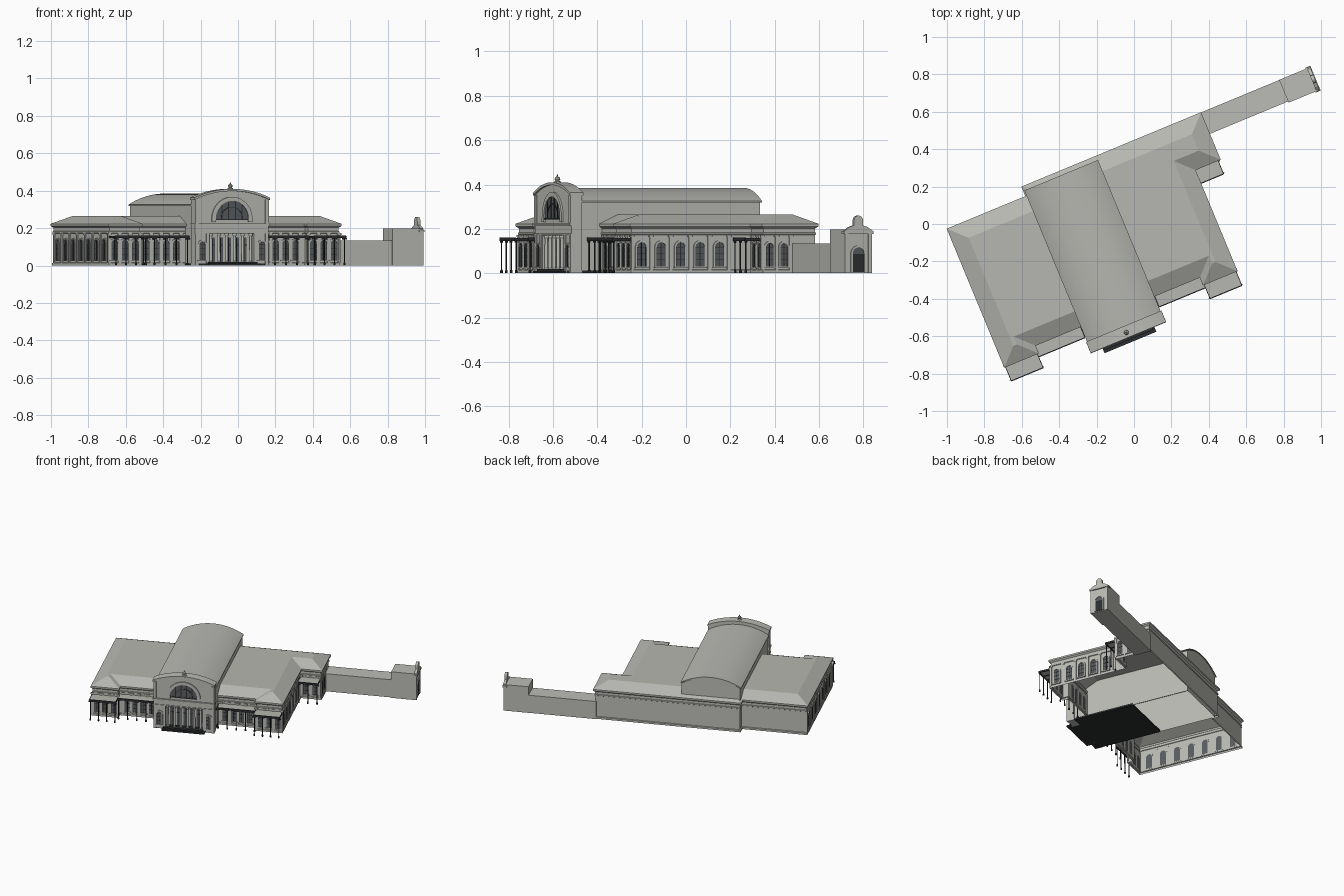
import bpy, bmesh, math
from mathutils import Matrix, Vector

if "Cube" in bpy.data.objects:
    bpy.data.objects.remove(bpy.data.objects["Cube"])

TURN = Matrix.Rotation(math.radians(22.5), 4, 'Z')   # whole building is turned on the site
CX = -0.26                                           # axis of the symmetric main block

def material(name, rgb):
    m = bpy.data.materials.new(name)
    m.diffuse_color = (*rgb, 1)
    m.use_nodes = True
    m.node_tree.nodes["Principled BSDF"].inputs["Base Color"].default_value = m.diffuse_color
    return m

STONE = material("stone", (0.50, 0.50, 0.47))
ROOF = material("roof_grey", (0.47, 0.47, 0.44))
GLASS = material("window_glass", (0.10, 0.11, 0.115))
IRON = material("dark_iron", (0.025, 0.028, 0.03))

def wall(u, v, deg=0):
    """Frame on a wall: x runs along it, -y points outward."""
    return TURN @ Matrix.Translation((u, v, 0)) @ Matrix.Rotation(math.radians(deg), 4, 'Z')

class Part:
    def __init__(self, name, mat):
        self.name, self.mats, self.bm = name, [mat], bmesh.new()

    def faces(self, M, pts, idx):
        vs = [self.bm.verts.new(M @ Vector(p)) for p in pts]
        for f in idx:
            self.bm.faces.new([vs[i] for i in f])

    def extrude(self, M, outline, y0, y1, skip_bottom=False):
        n = len(outline)
        pts = [(x, y0, z) for x, z in outline] + [(x, y1, z) for x, z in outline]
        idx = [tuple(range(n)), tuple(range(2 * n - 1, n - 1, -1))]
        idx += [(i, i + n, (i + 1) % n + n, (i + 1) % n) for i in range(1 if skip_bottom else 0, n)]
        self.faces(M, pts, idx)

    def box(self, M, x0, x1, y0, y1, z0, z1):
        self.extrude(M, [(x0, z0), (x1, z0), (x1, z1), (x0, z1)], y0, y1)

    def strip(self, M, outer, inner, y0, y1):
        """Band between two open outlines of equal length."""
        for i in range(len(outer) - 1):
            self.extrude(M, [inner[i], outer[i], outer[i + 1], inner[i + 1]], y0, y1)

    def lathe(self, M, x, y, profile, n=10):
        pts = [(x + r * math.cos(2 * math.pi * k / n), y + r * math.sin(2 * math.pi * k / n), z)
               for r, z in profile for k in range(n)]
        idx = [(j * n + k, j * n + (k + 1) % n, (j + 1) * n + (k + 1) % n, (j + 1) * n + k)
               for j in range(len(profile) - 1) for k in range(n)]
        idx.append(tuple(range((len(profile) - 1) * n, len(profile) * n)))
        self.faces(M, pts, idx)

    def done(self):
        bmesh.ops.recalc_face_normals(self.bm, faces=self.bm.faces)
        me = bpy.data.meshes.new(self.name)
        self.bm.to_mesh(me)
        for m in self.mats:
            me.materials.append(m)
        ob = bpy.data.objects.new(self.name, me)
        bpy.context.collection.objects.link(ob)
        return ob

def arch(w, z0, zs, n=10, x=0):
    """Round-headed outline, open at the sill between last and first point."""
    r = w / 2
    return [(x + r, z0)] + [(x + r * math.cos(math.pi * k / n), zs + r * math.sin(math.pi * k / n))
                            for k in range(n + 1)] + [(x - r, z0)]

def segment(h, zs, rise, n=24):
    R = (h * h + rise * rise) / (2 * rise)
    return [(h - 2 * h * k / n, zs + rise - R + math.sqrt(R * R - (h - 2 * h * k / n) ** 2))
            for k in range(n + 1)]

# main block: stepped wall, cornice and hipped roof lofted from one eave plan
plan = [(-.935, -.445), (-.735, -.445), (-.735, -.40), (.215, -.40), (.215, -.445), (.415, -.445),
        (.415, .14), (.56, .14), (.56, .415), (-.48, .415), (-.48, .36), (-.935, .36)]
profile = [(.006, 0), (.006, .014), (.013, .016), (.013, .172), (.008, .175), (.008, .182),
           (.012, .184), (.012, .202), (0, .211), (0, .223), (.09, .265)]

def inset(d):
    out = []
    for i, p in enumerate(plan):
        a = Vector(p) - Vector(plan[i - 1])
        b = Vector(plan[(i + 1) % len(plan)]) - Vector(p)
        a.normalize(); b.normalize()
        out.append((p[0] - d * (a.y + b.y), p[1] + d * (a.x + b.x)))
    return out

body = Part("main_walls_and_roof", STONE)
body.mats.append(ROOF)
n = len(plan)
pts = [(x, y, z) for d, z in profile for x, y in inset(d)]
body.faces(TURN, pts, [(j * n + k, j * n + (k + 1) % n, (j + 1) * n + (k + 1) % n, (j + 1) * n + k)
                       for j in range(len(profile) - 1) for k in range(n)]
           + [tuple(range(len(pts) - n, len(pts)))])
for f in body.bm.faces:
    if f.calc_center_median().z > .225:
        f.material_index = 1
body.done()

# central hall with vaulted roof
hall = Part("vaulted_hall", STONE)
hall.mats.append(ROOF)
C = wall(CX, 0)
hall.extrude(C, [(-.205, 0), (.205, 0)] + segment(.205, .318, .06), -.49, .385, True)
hall.done()
vault = Part("vault_roof", ROOF)
vault.strip(C, segment(.213, .325, .06), segment(.213, .319, .06), -.49, .39)
o = vault.done()
floor = Part("hall_floor", IRON)
floor.box(C, -.21, .21, -.54, -.04, 0, .012)
for s in (0, 1):
    floor.box(C, -.15 + .01 * s, .15 - .01 * s, -.578 + .016 * s, -.53, 0, .01 + .01 * s)
floor.done()

# front facade with porch opening and arched gable
F = wall(CX, -.54)
fac = Part("front_facade", STONE)
fac.extrude(F, [(-.213, 0), (-.13, 0), (-.13, .17), (.13, .17), (.13, 0), (.213, 0)]
            + segment(.213, .358, .045), 0, .052)
fac.strip(F, segment(.218, .363, .047), segment(.218, .351, .047), -.009, .056)  # gable coping
for z0, z1, d in ((.172, .180, .005), (.212, .218, .006), (.218, .226, .011)):
    fac.box(F, -.213 - d / 2, .213 + d / 2, -d, .05, z0, z1)
for x in (-.203, -.14, .14, .203):
    fac.box(F, x - .009, x + .009, -.005, 0, 0, .172)
for x in (-.203, .203):
    fac.box(F, x - .01, x + .01, -.005, 0, .226, .352)
fac.strip(F, arch(.234, .232, .25, 20), arch(.19, .232, .25, 20), -.008, 0)      # lunette surround
fac.lathe(F, 0, .02, [(.016, .402), (.016, .413), (.008, .416), (.013, .424), (.011, .431), (.004, .436), (.001, .447)])
fac.done()

cols = Part("porch_columns", STONE)
for i in range(6):
    cols.lathe(F, -.115 + .046 * i, .014, [(.011, .012), (.011, .02), (.008, .024), (.0075, .155), (.011, .163), (.011, .171)], 12)
cols.done()

# window makers: glass plate, stone surround, iron glazing bars
glass, frames, bars = Part("window_glass", GLASS), Part("window_surrounds", STONE), Part("glazing_bars", IRON)

def window(M, x, w=.044, z0=.03, zs=.118):
    glass.extrude(M, arch(w, z0, zs, 10, x), -.002, .001)
    frames.strip(M, arch(w + .016, z0, zs, 10, x), arch(w, z0, zs, 10, x), -.006, .001)
    frames.box(M, x - w / 2 - .01, x + w / 2 + .01, -.008, .001, z0 - .006, z0)
    bars.box(M, x - .0015, x + .0015, -.004, 0, z0, zs + w / 2 - .001)
    for z in (z0 + .03, z0 + .06, zs):
        bars.box(M, x - w / 2, x + w / 2, -.0035, 0, z - .001, z + .001)
    for s in (-1, 1):
        bars.box(M, x + s * w / 2 - .0015, x + s * w / 2 + .0015, -.004, 0, z0, zs)

def bay_row(M, centres, pitch, **kw):
    for x in centres:
        window(M, x, **kw)
    for x in [centres[0] - pitch / 2] + [c + pitch / 2 for c in centres]:
        frames.box(M, x - .008, x + .008, -.006, .001, .014, .173)
        frames.box(M, x - .011, x + .011, -.008, .001, .163, .173)

# west, east and north-east side walls
bay_row(wall(-.922, 0, -90), [.04 + .108 * i for i in range(-3, 4)], .108)
bay_row(wall(.402, 0, 90), [-.385 + .095 * i for i in range(5)], .095)
bay_row(wall(.547, 0, 90), [.18, .25], .07, w=.036)
# front pavilions and recessed wings, mirrored about the axis
for s in (-1, 1):
    bay_row(wall(CX + s * .575, -.432), [-.06, 0, .06], .06, w=.038)
    bay_row(wall(CX + s * .345, -.387), [-.0875, -.03, .0275, .085], .0575, w=.036)
    window(F, s * .172, w=.034, z0=.03, zs=.112)
bay_row(wall(.478, .153), [-.035, .03], .065, w=.036)
# porch doors
D = wall(CX, -.49)
for i in range(5):
    glass.box(D, -.092 + .046 * i - .014, -.092 + .046 * i + .014, -.004, 0, .012, .15)
    bars.box(D, -.092 + .046 * i - .0015, -.092 + .046 * i + .0015, -.006, 0, .012, .15)
    bars.box(D, -.092 + .046 * i - .014, -.092 + .046 * i + .014, -.006, 0, .108, .112)
# lunette glazing
glass.extrude(F, arch(.19, .245, .25, 20), -.002, .001)
for x in (-.058, -.02, .02, .058):
    bars.box(F, x - .003, x + .003, -.005, 0, .245, .25 + math.sqrt(.094 ** 2 - x * x))
bars.strip(F, arch(.128, .245, .25, 16), arch(.122, .245, .25, 16), -.005, 0)
bars.box(F, -.095, .095, -.005, 0, .243, .249)

# iron canopies on posts
canopy, posts = Part("canopy_roofs", ROOF), Part("canopy_frames", IRON)

def porch(u0, u1, v0, v1, count):
    M = TURN
    canopy.box(M, u0, u1, v0, v1, .152, .158)
    posts.box(M, u0, u1, v0 - .002, v0 + .004, .146, .160)
    for u in (u0, u1):
        posts.box(M, u - .002, u + .002, v0, v1, .146, .159)
    for i in range(count):
        u = u0 + .006 + (u1 - u0 - .012) * i / (count - 1)
        posts.lathe(M, u, v0 + .006, [(.006, 0), (.006, .012), (.0032, .016), (.0032, .135), (.007, .148)], 6)
        posts.box(M, u - .0015, u + .0015, v0, v1, .147, .152)
        posts.box(M, u - .014, u + .014, v0 + .004, v0 + .007, .139, .147)

for s in (-1, 1):
    for c, h, v0, v1, k in ((.575, .092, -.525, -.432, 4), (.349, .134, -.462, -.387, 5)):
        porch(CX + s * c - h, CX + s * c + h, v0, v1, k)
porch(.405, .545, .063, .153, 3)
for p in (glass, frames, bars, canopy, posts):
    p.done()

# boundary wall running to the gate lodge
link = Part("boundary_wall", STONE)
W = TURN
link.box(W, .54, 1.02, .29, .414, 0, .133)
link.done()
lodge = Part("gate_lodge", STONE)
lodge.box(W, 1.012, 1.185, .283, .415, 0, .197)
G = wall(1.185, .349, 90)
for x in (-.057, .057):
    lodge.box(G, x - .009, x + .009, -.005, 0, 0, .178)
lodge.box(G, -.072, .072, -.010, .02, .178, .19)
lodge.extrude(G, [(-.069, .19), (.069, .19), (.045, .208), (.022, .216), (.022, .236)]
              + [(.022 * math.cos(a * math.pi / 8), .238 + .022 * math.sin(a * math.pi / 8)) for a in range(1, 8)]
              + [(-.022, .236), (-.022, .216), (-.045, .208)], -.006, .012)
lodge.strip(G, arch(.074, .005, .088), arch(.056, .005, .088), -.006, 0)
lodge.done()
door = Part("lodge_door", IRON)
door.box(G, -.028, .028, -.003, .001, .005, .086)
door.done()
fan = Part("lodge_fanlight", GLASS)
fan.extrude(G, arch(.056, .086, .088), -.002, .001)
fan.done()
